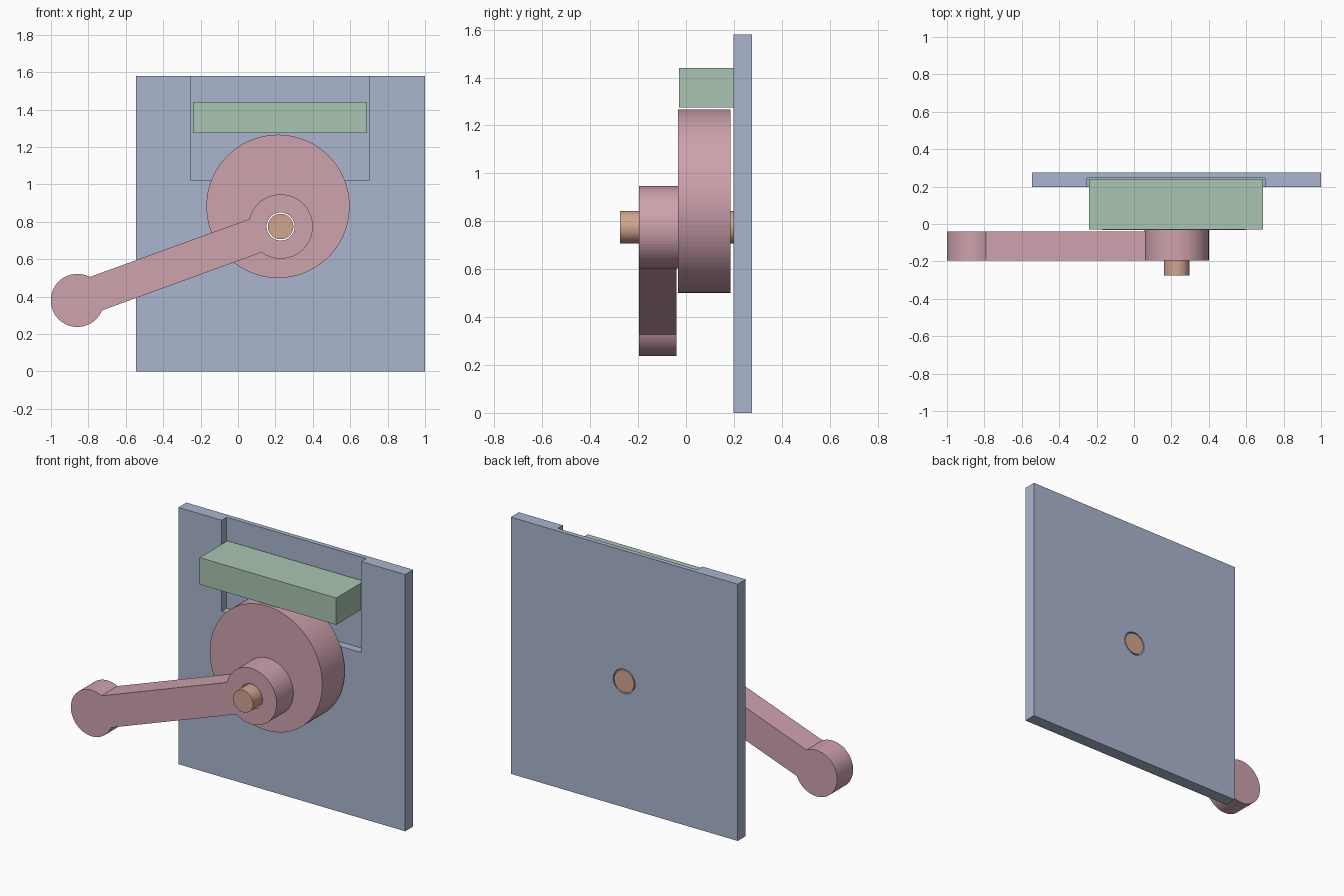
import bpy, bmesh
from math import sin, cos, asin, atan2, pi, hypot

if "Cube" in bpy.data.objects:
    bpy.data.objects.remove(bpy.data.objects["Cube"])

def material(name, rgb):
    m = bpy.data.materials.new(name)
    m.diffuse_color = (*rgb, 1)
    m.use_nodes = True
    m.node_tree.nodes["Principled BSDF"].inputs["Base Color"].default_value = m.diffuse_color
    return m

BLUE = material("blue", (0.40, 0.46, 0.62))
PINK = material("pink", (0.62, 0.36, 0.42))
GREEN = material("green", (0.40, 0.56, 0.44))
COPPER = material("copper", (0.64, 0.38, 0.28))

def arc(c, r, a0=0, a1=2 * pi, n=72):
    closed = abs(a1 - a0 - 2 * pi) < 1e-6
    k = n if closed else n + 1
    return [(c[0] + r * cos(a0 + (a1 - a0) * i / n),
             c[1] + r * sin(a0 + (a1 - a0) * i / n)) for i in range(k)]

def rect(x0, x1, z0, z1):
    return [(x0, z0), (x1, z0), (x1, z1), (x0, z1)]

def extrude(name, loops, y0, y1, mat):
    """Fill x-z outlines (later loops become holes) and extrude from y0 to y1."""
    cu = bpy.data.curves.new(name, 'CURVE')
    cu.dimensions = '2D'
    cu.fill_mode = 'BOTH'
    cu.extrude = (y1 - y0) / 2
    for pts in loops:
        s = cu.splines.new('POLY')
        s.points.add(len(pts) - 1)
        for p, (x, z) in zip(s.points, pts):
            p.co = (x, z, 0, 1)
        s.use_cyclic_u = True
    tmp = bpy.data.objects.new(name + "_curve", cu)
    bpy.context.collection.objects.link(tmp)
    bpy.context.view_layer.update()
    me = bpy.data.meshes.new_from_object(
        tmp.evaluated_get(bpy.context.evaluated_depsgraph_get()))
    bpy.data.objects.remove(tmp)
    bm = bmesh.new()
    bm.from_mesh(me)
    for v in bm.verts:
        x, z, d = v.co
        v.co = (x, (y0 + y1) / 2 - d, z)
    bmesh.ops.remove_doubles(bm, verts=bm.verts, dist=1e-5)
    bmesh.ops.recalc_face_normals(bm, faces=bm.faces)
    for f in bm.faces:
        f.smooth = False
        f.material_index = 0
    bm.to_mesh(me)
    bm.free()
    me.materials.clear()
    me.materials.append(mat)
    ob = bpy.data.objects.new(name, me)
    bpy.context.collection.objects.link(ob)
    return ob

AXIS = (0.228, 0.775)
KNOB = (-0.859, 0.38)
bore = arc(AXIS, 0.075)

# Back plate with pin hole and a shallow slide recess open at the top
plate = extrude("back_plate", [rect(-0.545, 1.0, 0, 1.58), bore], 0.198, 0.276, BLUE)
cutter = extrude("recess_cutter", [rect(-0.25, 0.70, 1.02, 1.7)], 0.1, 0.247, BLUE)
cutter.hide_render = True
cutter.hide_viewport = True
cut = plate.modifiers.new("recess", 'BOOLEAN')
cut.operation = 'DIFFERENCE'
cut.solver = 'EXACT'
cut.object = cutter
bpy.context.view_layer.objects.active = plate
bpy.ops.object.modifier_apply(modifier=cut.name)
bpy.data.objects.remove(cutter)

# Sliding follower bar seated in the recess
extrude("follower_bar", [rect(-0.24, 0.69, 1.275, 1.44)], -0.03, 0.24, GREEN)

# Eccentric cam disc
extrude("cam_disc", [arc((0.214, 0.883), 0.383, n=96), bore], -0.033, 0.185, PINK)

# Lever: hub arc, straight arm and rounded knob in one outline
w, hub_r, knob_r = 0.095, 0.172, 0.142
dx, dz = KNOB[0] - AXIS[0], KNOB[1] - AXIS[1]
ang = atan2(dz, dx)
h, k = asin(w / hub_r), asin(w / knob_r)
outline = (arc(AXIS, hub_r, ang + h, ang + 2 * pi - h, 60)
           + arc(KNOB, knob_r, ang - pi + k, ang + pi - k, 48))
extrude("lever_arm", [outline, bore], -0.196, -0.04, PINK)
extrude("hub_collar", [arc(AXIS, hub_r), bore], -0.04, -0.033, PINK)

# Pivot pin through every part
extrude("pivot_pin", [arc(AXIS, 0.068)], -0.276, 0.276, COPPER)
